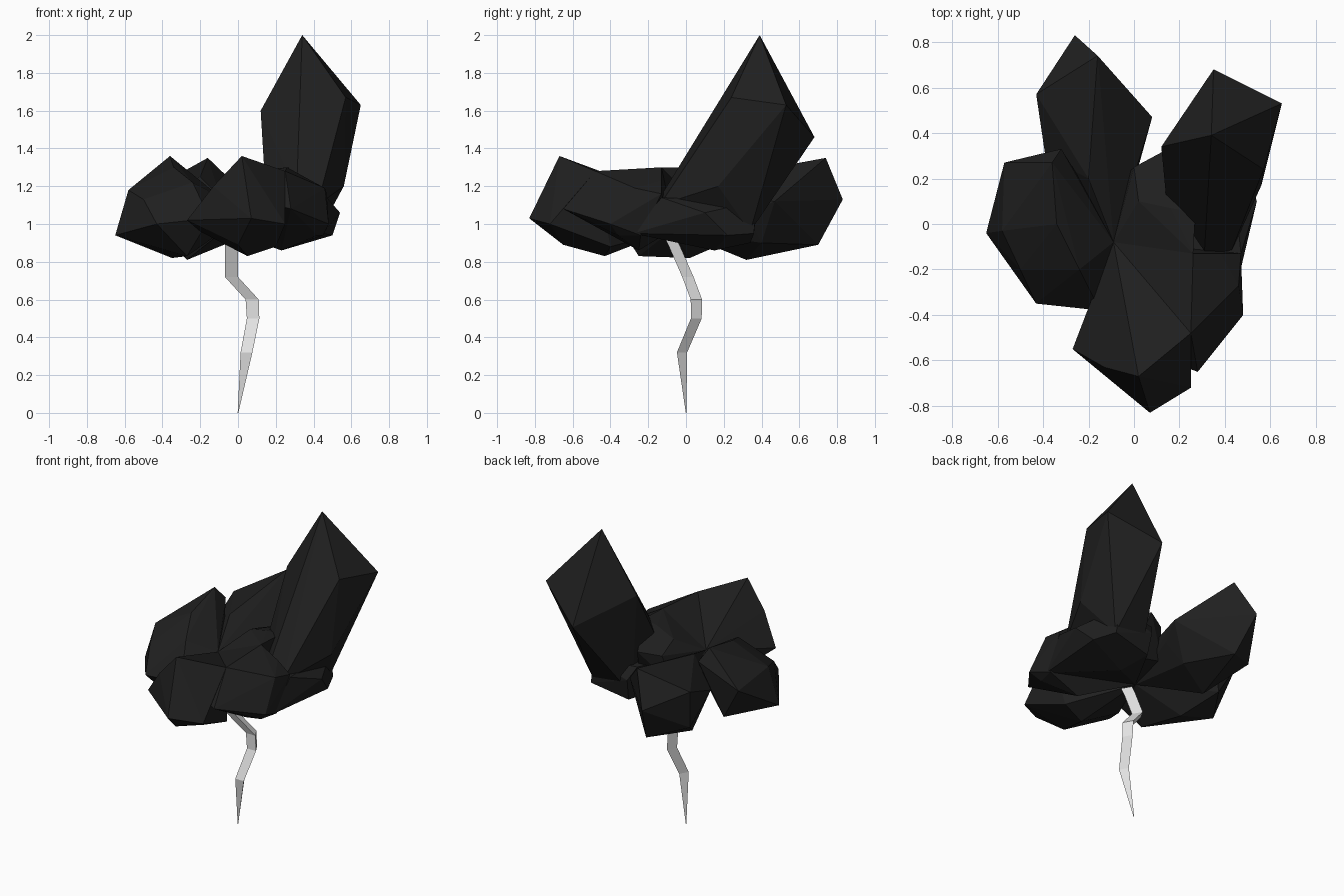
import bpy, bmesh, math


def material(name, value):
    m = bpy.data.materials.new(name)
    m.diffuse_color = (value, value, value, 1)
    return m


charcoal = material("charcoal black", 0.014)
pale = material("pale grey", 0.78)
HUB = [(-0.09, -0.08, 1.14), (-0.07, -0.07, 0.97)]


def finish(name, bm, mat):
    bmesh.ops.recalc_face_normals(bm, faces=bm.faces[:])
    me = bpy.data.meshes.new(name)
    bm.to_mesh(me)
    bm.free()
    me.materials.append(mat)
    ob = bpy.data.objects.new(name, me)
    bpy.context.collection.objects.link(ob)


def lobe(name, points, hub=True):
    """Faceted lobe: convex hull of its corners and the shared centre."""
    bm = bmesh.new()
    for p in points + (HUB if hub else []):
        bm.verts.new(p)
    bmesh.ops.convex_hull(bm, input=bm.verts[:])
    loose = [v for v in bm.verts if not v.link_faces]
    bmesh.ops.delete(bm, geom=loose, context='VERTS')
    finish(name, bm, charcoal)


# Tall lobe at the back right
lobe("tall_lobe", [
    (0.34, 0.39, 2.0), (0.65, 0.53, 1.63), (0.57, 0.24, 1.67),
    (0.12, 0.34, 1.6), (0.35, 0.68, 1.46), (0.34, -0.04, 1.29),
    (0.14, 0.13, 1.27), (0.56, 0.17, 1.2), (0.42, -0.14, 1.1),
    (0.31, -0.12, 1.17), (0.48, 0.36, 1.13), (0.43, 0.34, 0.96),
    (0.19, 0.29, 0.91), (0.2, 0.05, 1.0)], hub=False)

# Back left lobe
lobe("back_lobe", [
    (-0.26, 0.83, 1.13), (-0.16, 0.74, 1.35), (0.08, 0.47, 1.12),
    (-0.43, 0.57, 1.2), (-0.42, 0.56, 0.96), (-0.39, 0.3, 1.1),
    (0.03, 0.33, 1.05), (-0.2, 0.7, 0.89), (-0.27, 0.32, 0.81),
    (-0.05, 0.4, 0.9), (-0.2, 0.2, 1.25)])

# Left lobe
lobe("left_lobe", [
    (-0.65, -0.04, 0.94), (-0.57, 0.27, 1.13), (-0.58, -0.03, 1.18),
    (-0.36, 0.27, 1.36), (-0.32, 0.33, 1.28), (-0.34, 0.0, 1.3),
    (-0.5, -0.2, 1.13), (-0.43, -0.35, 1.0), (-0.15, -0.38, 1.03),
    (-0.24, -0.2, 1.22), (-0.35, 0.02, 0.82), (-0.27, -0.25, 0.83),
    (-0.45, 0.25, 0.92)])

# Front lobe
lobe("front_lobe", [
    (0.07, -0.83, 1.03), (0.02, -0.67, 1.36), (-0.27, -0.55, 1.02),
    (-0.13, -0.63, 1.2), (0.25, -0.72, 1.0), (0.25, -0.48, 1.28),
    (-0.2, -0.38, 0.96), (0.0, -0.65, 0.89), (0.05, -0.43, 0.83),
    (0.2, -0.4, 0.88)])

# Front right lobe
lobe("right_lobe", [
    (0.28, -0.65, 1.08), (0.48, -0.4, 1.0), (0.47, -0.13, 1.16),
    (0.38, -0.13, 1.23), (0.26, -0.13, 1.3), (0.25, -0.48, 1.28),
    (0.2, -0.62, 1.1), (0.42, -0.36, 0.94), (0.23, -0.25, 0.86),
    (0.46, -0.27, 1.19), (0.45, -0.24, 0.94)])

# Low lobe beneath the tall one, running into the front right lobe
lobe("under_lobe", [
    (0.54, 0.1, 1.06), (0.5, 0.22, 0.94), (0.44, 0.36, 0.95),
    (0.47, -0.13, 1.14), (0.45, -0.28, 0.95), (0.42, 0.37, 1.12),
    (0.18, 0.34, 0.9), (0.23, 0.15, 0.86), (0.17, 0.37, 1.04),
    (0.13, 0.32, 1.12)])

# Centre lobe
lobe("centre_lobe", [
    (0.0, 0.25, 1.2), (0.13, 0.32, 1.22), (0.16, 0.07, 1.29),
    (0.27, 0.05, 1.3), (0.26, -0.13, 1.3), (0.02, 0.1, 1.25),
    (-0.05, 0.2, 1.0), (0.2, 0.2, 0.95)])

# Crooked three-sided stem tapering to a point
path = [((-0.035, -0.1, 0.94), 0.04), ((-0.035, -0.07, 0.88), 0.04),
        ((-0.035, 0.0, 0.72), 0.04), ((0.075, 0.045, 0.6), 0.04),
        ((0.08, 0.045, 0.5), 0.038), ((0.045, -0.03, 0.32), 0.036),
        ((0.0, 0.0, 0.0), 0.002)]
bm = bmesh.new()
rings = []
for (x, y, z), r in path:
    rings.append([bm.verts.new((x + r * math.cos(a), y + r * math.sin(a), z))
                  for a in (math.radians(90 + 120 * k) for k in range(3))])
for a, b in zip(rings, rings[1:]):
    for k in range(3):
        j = (k + 1) % 3
        bm.faces.new((a[k], a[j], b[j], b[k]))
bm.faces.new(rings[0])
bm.faces.new(rings[-1])
finish("stem", bm, pale)
